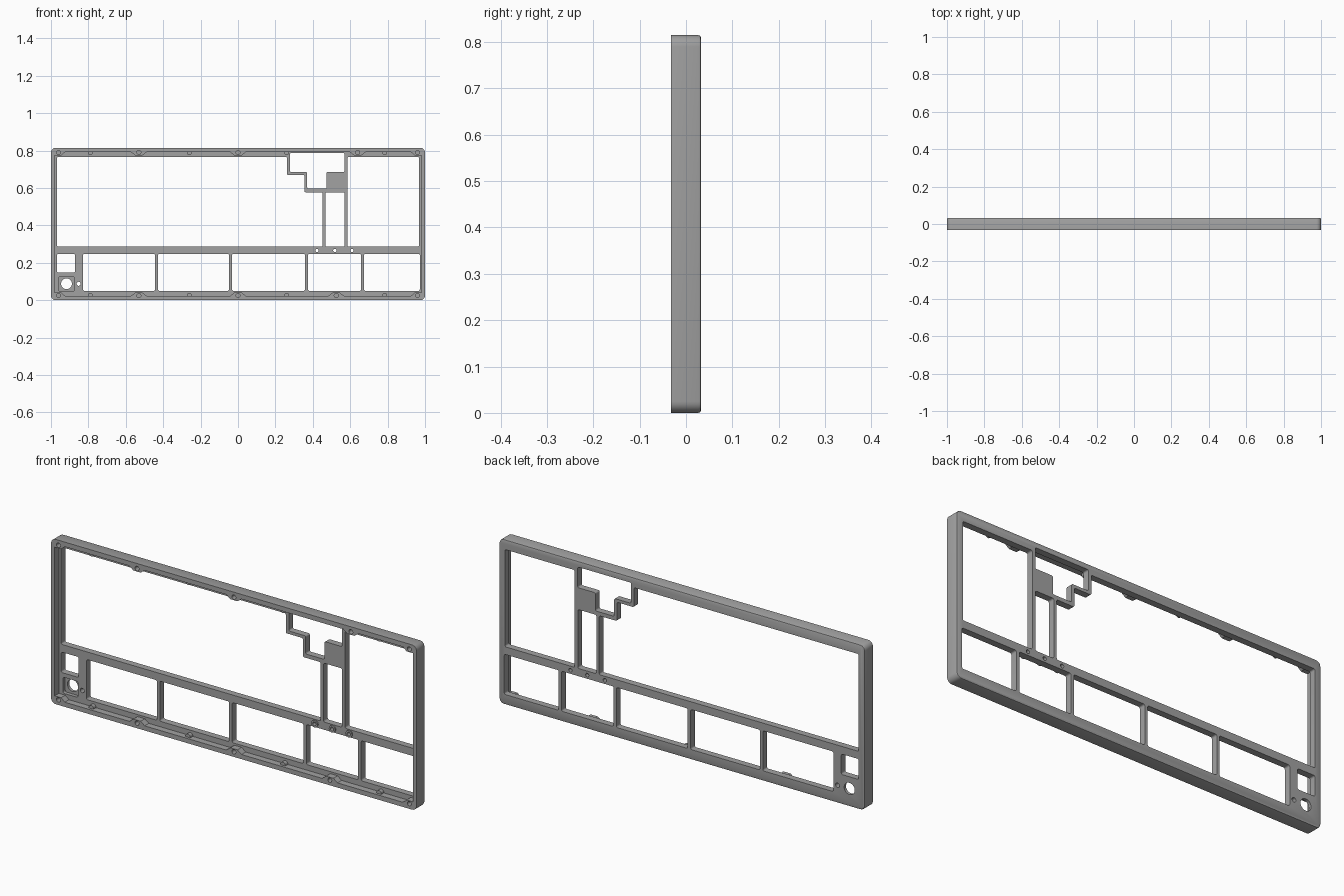
import bpy, bmesh, math
from mathutils import Vector

if "Cube" in bpy.data.objects:
    bpy.data.objects.remove(bpy.data.objects["Cube"])

BACK, FRONT, LEDGE, H = 0.0325, -0.0325, 0.0, 0.815

grey = bpy.data.materials.new("mid grey")
grey.diffuse_color = (0.36, 0.36, 0.36, 1)
grey.use_nodes = True
grey.node_tree.nodes["Principled BSDF"].inputs["Base Color"].default_value = grey.diffuse_color


def rounded(points, r, seg=4):
    """Round every corner of an x/z outline."""
    out, n = [], len(points)
    for i in range(n):
        p = Vector(points[i])
        a = (Vector(points[i - 1]) - p).normalized()
        b = (Vector(points[(i + 1) % n]) - p).normalized()
        half = a.angle(b) / 2
        t = r / math.tan(half)
        centre = p + (a + b).normalized() * (r / math.sin(half))
        start, end = p + a * t - centre, p + b * t - centre
        sweep = start.angle_signed(end)
        for k in range(seg + 1):
            ang = -sweep * k / seg
            c, s = math.cos(ang), math.sin(ang)
            out.append((centre.x + start.x * c - start.y * s,
                        centre.y + start.x * s + start.y * c))
    return out


def rect(x0, x1, z0, z1, r=0.008):
    return rounded([(x0, z0), (x1, z0), (x1, z1), (x0, z1)], r)


def circle(x, z, r, n=20):
    return [(x + r * math.cos(2 * math.pi * k / n),
             z + r * math.sin(2 * math.pi * k / n)) for k in range(n)]


def prisms(name, items, back_bevel=0):
    """Object made of outlines extruded along y; items are (outline, y0, y1)."""
    bm = bmesh.new()
    for outline, y0, y1 in items:
        face = bm.faces.new([bm.verts.new((x, y0, z)) for x, z in outline])
        ext = bmesh.ops.extrude_face_region(bm, geom=[face], use_keep_orig=True)
        for v in ext["geom"]:
            if isinstance(v, bmesh.types.BMVert):
                v.co.y = y1
    bmesh.ops.recalc_face_normals(bm, faces=bm.faces[:])
    if back_bevel:
        edges = [e for e in bm.edges if all(v.co.y > BACK - 1e-4 for v in e.verts)]
        bmesh.ops.bevel(bm, geom=edges, offset=back_bevel, segments=2,
                        profile=0.5, affect='EDGES')
    mesh = bpy.data.meshes.new(name)
    bm.to_mesh(mesh)
    bm.free()
    mesh.materials.append(grey)
    ob = bpy.data.objects.new(name, mesh)
    bpy.context.collection.objects.link(ob)
    return ob


def combine(target, other, operation):
    other.hide_render = True
    mod = target.modifiers.new(operation, 'BOOLEAN')
    mod.operation, mod.object, mod.solver = operation, other, 'EXACT'
    bpy.context.view_layer.objects.active = target
    bpy.ops.object.modifier_apply(modifier=mod.name)
    bpy.data.objects.remove(other)


# Outer slab with rounded corners and a softened back edge
case = prisms("case_frame", [(rounded([(-1, 0), (1, 0), (1, H), (-1, H)], 0.025, 6),
                              FRONT, BACK)], back_bevel=0.006)

# Front pocket: its outline steps inward around the screw tabs
WALL, TAB, SIDE = 0.023, 0.04, 0.98


def edge_run(tabs):
    run = [(-SIDE, TAB), (-0.945, TAB), (-0.925, WALL)]
    for x in tabs:
        run += [(x - 0.042, WALL), (x - 0.02, TAB), (x + 0.02, TAB), (x + 0.042, WALL)]
    return run + [(0.925, WALL), (0.945, TAB), (SIDE, TAB)]


low_tabs, high_tabs = [-0.53, 0, 0.525], [-0.53, 0, 0.64]
pocket = edge_run(low_tabs) + [(x, H - z) for x, z in reversed(edge_run(high_tabs))]
combine(case, prisms("pocket_cutter", [(pocket, -0.1, LEDGE)]), 'DIFFERENCE')

# Small bosses along the ledge and on the cross bar
post_x = (0.422, 0.518, 0.61)
bosses = [(circle(x, 0.266, 0.0175), -0.006, 0.012) for x in post_x]
for z, xs in ((0.026, (-0.79, -0.26, 0.26, 0.785)), (H - 0.026, (-0.79, -0.26, 0.26, 0.785))):
    bosses += [(circle(x, z, 0.013), -0.02, 0.012) for x in xs]
combine(case, prisms("bosses", bosses), 'UNION')

# Windows through the plate
LO, HI, L, R = 0.286, 0.767, -0.968, 0.968
windows = [
    rounded([(L, LO), (0.452, LO), (0.452, 0.577), (0.355, 0.577), (0.355, 0.67),
             (0.262, 0.67), (0.262, HI), (L, HI)], 0.007),
    rounded([(0.278, 0.685), (0.37, 0.685), (0.37, 0.596), (0.473, 0.596),
             (0.473, 0.685), (0.57, 0.685), (0.57, 0.787), (0.278, 0.787)], 0.007),
    rect(0.468, 0.569, LO, 0.577),
    rect(0.586, R, LO, HI),
    rect(L, -0.872, 0.147, 0.248),
]
for x0, x1 in ((-0.829, -0.443), (-0.428, -0.048), (-0.032, 0.358),
               (0.374, 0.658), (0.674, 0.972)):
    windows.append(rect(x0, x1, 0.05, 0.248))
# Round through holes: knob, indicator and post bores
windows += [circle(-0.917, 0.088, 0.029, 32), circle(-0.852, 0.088, 0.011)]
windows += [circle(x, 0.266, 0.009) for x in post_x]
combine(case, prisms("window_cutter", [(w, -0.1, 0.1) for w in windows]), 'DIFFERENCE')

# Blind screw holes in the tabs and a square recess around the knob hole
blind = [(rect(-0.958, -0.876, 0.047, 0.126), -0.1, 0.018)]
for z, tabs in ((0.025, low_tabs), (H - 0.025, high_tabs)):
    blind += [(circle(x, z, 0.011), -0.1, -0.008) for x in [-0.96] + tabs + [0.96]]
combine(case, prisms("blind_cutter", blind), 'DIFFERENCE')

bpy.ops.object.select_all(action='DESELECT')
case.select_set(True)
bpy.context.view_layer.objects.active = case
bpy.ops.object.shade_smooth_by_angle(angle=math.radians(30))
